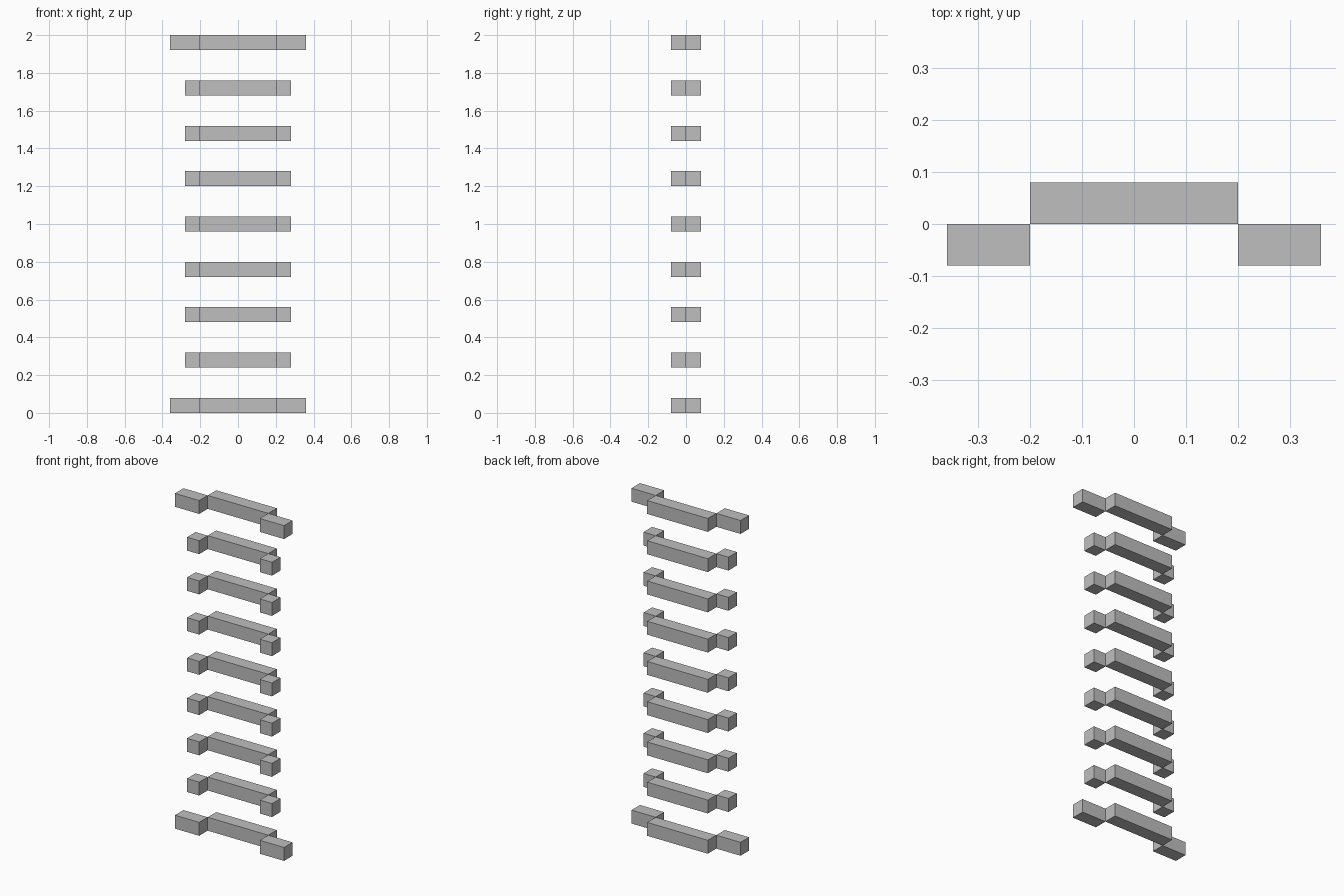
import bpy
import bmesh

if "Cube" in bpy.data.objects:
    bpy.data.objects.remove(bpy.data.objects["Cube"])

LEVELS = 9       # number of stacked rows
PITCH = 0.24     # vertical spacing between rows
UNIT = 0.08      # bar thickness
HALF = 0.20      # half length of the rear bar

grey = bpy.data.materials.new("light grey")
grey.diffuse_color = (0.52, 0.52, 0.52, 1)
grey.use_nodes = True
grey.node_tree.nodes["Principled BSDF"].inputs["Base Color"].default_value = grey.diffuse_color


def box(name, x0, x1, y0, y1, z0):
    """Closed box, one unit thick in z."""
    bm = bmesh.new()
    bmesh.ops.create_cube(bm, size=1)
    for v in bm.verts:
        v.co.x = x1 if v.co.x > 0 else x0
        v.co.y = y1 if v.co.y > 0 else y0
        v.co.z = z0 + UNIT if v.co.z > 0 else z0
    mesh = bpy.data.meshes.new(name)
    bm.to_mesh(mesh)
    bm.free()
    mesh.materials.append(grey)
    obj = bpy.data.objects.new(name, mesh)
    bpy.context.collection.objects.link(obj)
    return obj


for i in range(LEVELS):
    z = i * PITCH
    # long bar at the back
    box(f"rear_bar_{i}", -HALF, HALF, 0, UNIT, z)
    # front blocks at both ends, twice as long on the top and bottom rows
    length = 2 * UNIT if i in (0, LEVELS - 1) else UNIT
    box(f"left_block_{i}", -HALF - length, -HALF, -UNIT, 0, z)
    box(f"right_block_{i}", HALF, HALF + length, -UNIT, 0, z)
